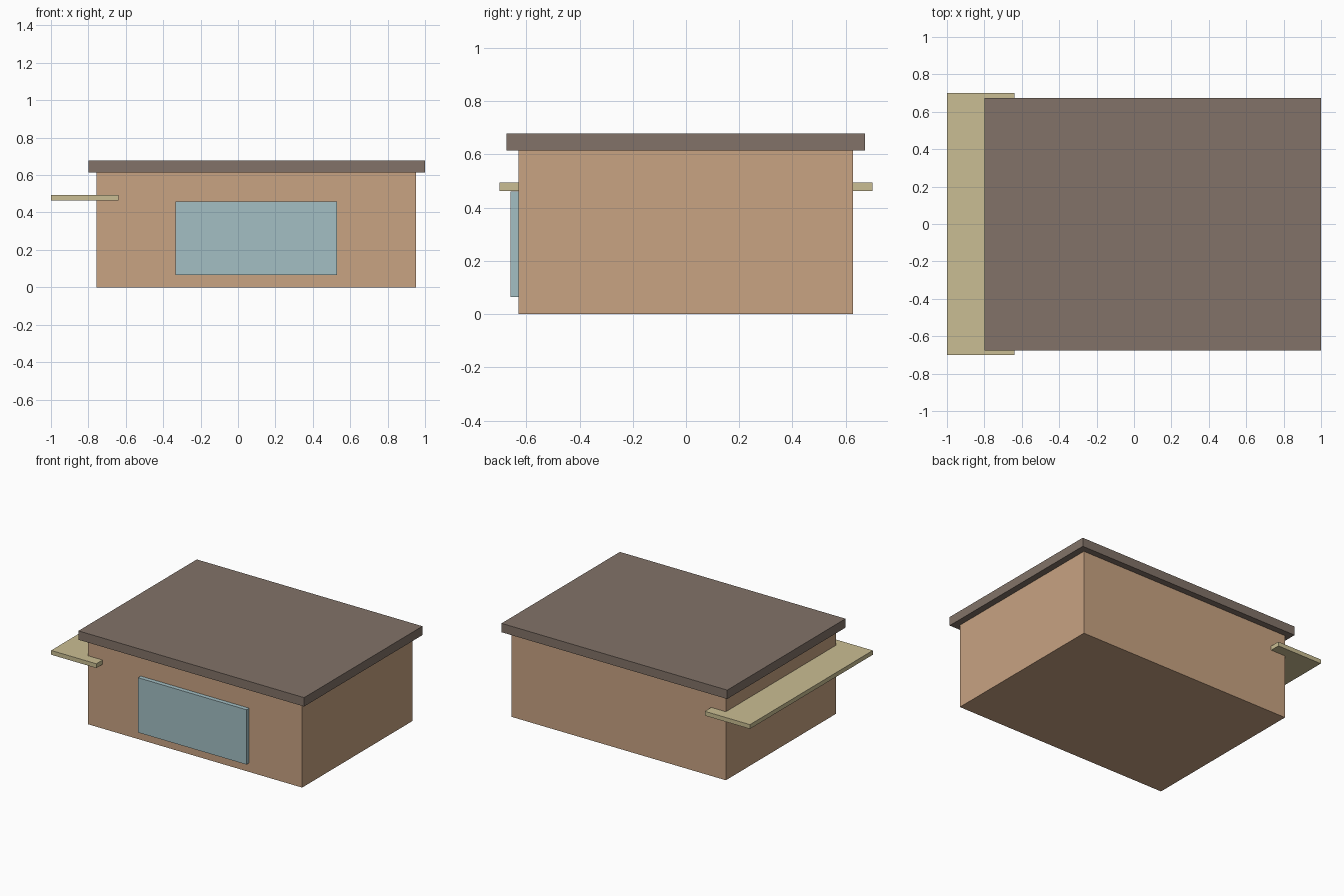
import bpy
import bmesh
from mathutils import Vector

if "Cube" in bpy.data.objects:
    bpy.data.objects.remove(bpy.data.objects["Cube"], do_unlink=True)


def material(name, rgb):
    mat = bpy.data.materials.new(name)
    mat.use_nodes = True
    colour = (*rgb, 1)
    mat.diffuse_color = colour
    mat.node_tree.nodes["Principled BSDF"].inputs["Base Color"].default_value = colour
    return mat


def box(name, low, high, mat):
    """Flat-shaded box spanning two opposite corners."""
    low, high = Vector(low), Vector(high)
    bm = bmesh.new()
    bmesh.ops.create_cube(bm, size=1)
    bmesh.ops.scale(bm, vec=high - low, verts=bm.verts)
    mesh = bpy.data.meshes.new(name)
    bm.to_mesh(mesh)
    bm.free()
    mesh.materials.append(mat)
    obj = bpy.data.objects.new(name, mesh)
    obj.location = (low + high) / 2
    bpy.context.collection.objects.link(obj)
    return obj


clay = material("clay wall", (0.578, 0.366, 0.223))
slate = material("brown roof", (0.223, 0.171, 0.138))
glass = material("pale blue glass", (0.366, 0.521, 0.552))
sand = material("sand canopy", (0.591, 0.515, 0.292))

# Main block and overhanging flat roof
box("walls", (-0.757, -0.629, 0), (0.952, 0.627, 0.615), clay)
box("roof", (-0.80, -0.675, 0.615), (1.0, 0.673, 0.679), slate)

# Raised front window panel
box("front_window", (-0.335, -0.66, 0.065), (0.53, -0.60, 0.46), glass)

# Canopy slab wrapping the side wall
box("side_canopy", (-1.0, -0.70, 0.463), (-0.64, 0.70, 0.494), sand)
